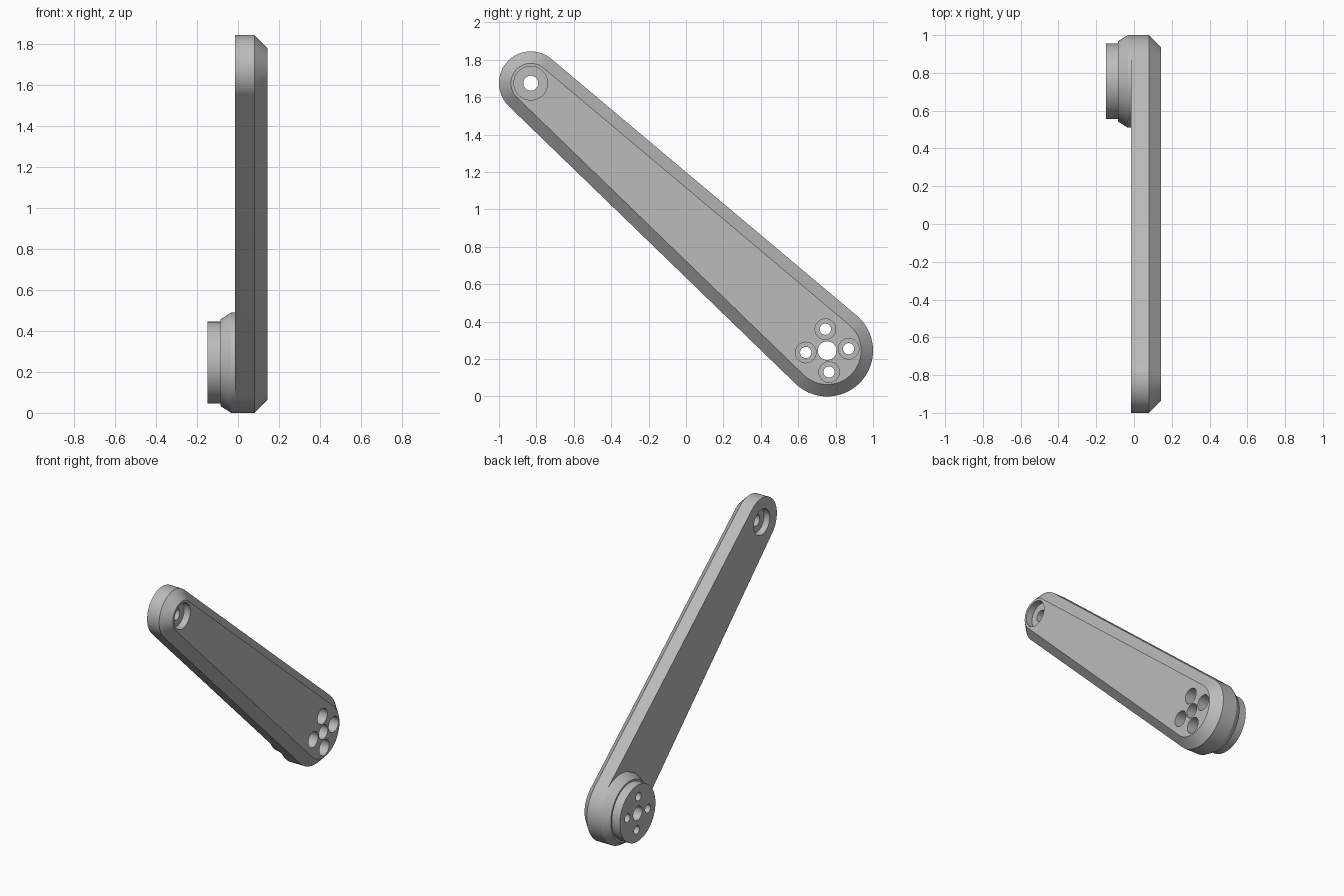
import bpy
import bmesh
from math import acos, atan2, cos, sin, pi, radians
from mathutils import Vector

cube = bpy.data.objects.get("Cube")
if cube:
    bpy.data.objects.remove(cube, do_unlink=True)

grey = bpy.data.materials.new("plain grey")
grey.use_nodes = True
grey.diffuse_color = (0.5, 0.5, 0.5, 1)
grey.node_tree.nodes["Principled BSDF"].inputs["Base Color"].default_value = (0.5, 0.5, 0.5, 1)

# Pivot centres (y, z) and end radii
TOP, TOP_R = Vector((-0.83, 1.675)), 0.17
LOW, LOW_R = Vector((0.755, 0.245)), 0.245
BACK, EDGE, FACE = -0.015, 0.08, 0.143
CHAMFER = 0.064


def arc(centre, radius, start, end, steps):
    return [(centre[0] + radius * cos(start + (end - start) * i / steps),
             centre[1] + radius * sin(start + (end - start) * i / steps))
            for i in range(steps + 1)]


def circle(centre, radius, steps=64):
    return arc(centre, radius, 0, 2 * pi, steps)[:-1]


def tapered_outline(inset):
    """Two round ends joined by their outer tangents."""
    axis = LOW - TOP
    heading = atan2(axis.y, axis.x)
    spread = acos((TOP_R - LOW_R) / axis.length)
    return (arc(LOW, LOW_R - inset, heading - spread, heading + spread, 48)
            + arc(TOP, TOP_R - inset, heading + spread, heading + 2 * pi - spread, 48))


def loft(bm, sections):
    """Skin a stack of (x, outline) sections and cap both ends."""
    rings = [[bm.verts.new((x, y, z)) for y, z in outline] for x, outline in sections]
    count = len(rings[0])
    for a, b in zip(rings, rings[1:]):
        for i in range(count):
            j = (i + 1) % count
            bm.faces.new((a[i], a[j], b[j], b[i]))
    bm.faces.new(rings[0][::-1])
    bm.faces.new(rings[-1])


def turned(bm, centre, profile):
    loft(bm, [(x, circle(centre, r)) for x, r in profile])


def finish(name, bm):
    bmesh.ops.recalc_face_normals(bm, faces=bm.faces)
    mesh = bpy.data.meshes.new(name)
    bm.to_mesh(mesh)
    bm.free()
    mesh.materials.append(grey)
    obj = bpy.data.objects.new(name, mesh)
    bpy.context.collection.objects.link(obj)
    return obj


# Tapered arm with one chamfered face
bm = bmesh.new()
loft(bm, [(BACK, tapered_outline(0)), (EDGE, tapered_outline(0)),
          (FACE, tapered_outline(CHAMFER))])
arm = finish("arm", bm)

# Stepped mounting boss behind the lower end
bm = bmesh.new()
turned(bm, LOW, [(-0.148, 0.2), (-0.085, 0.2), (-0.085, 0.212),
                 (-0.033, LOW_R), (BACK, LOW_R)])
boss = finish("mounting_boss", bm)

# Hole cutters: counterbored pivot, centre bore and four counterbored bolt holes
bm = bmesh.new()
turned(bm, TOP, [(-0.3, 0.09), (0.03, 0.09), (0.03, 0.04),
                 (0.095, 0.04), (0.095, 0.09), (0.3, 0.09)])
turned(bm, LOW, [(-0.3, 0.05), (0.3, 0.05)])
for k in range(4):
    angle = radians(5) + k * pi / 2
    spot = LOW + 0.115 * Vector((cos(angle), sin(angle)))
    turned(bm, spot, [(-0.3, 0.03), (-0.05, 0.03), (-0.05, 0.055), (0.3, 0.055)])
cutter = finish("hole_cutter", bm)
cutter.hide_render = True

for part in (arm, boss):
    bpy.ops.object.select_all(action="DESELECT")
    part.select_set(True)
    bpy.context.view_layer.objects.active = part
    cut = part.modifiers.new("holes", "BOOLEAN")
    cut.operation = "DIFFERENCE"
    cut.solver = "EXACT"
    cut.object = cutter
    bpy.ops.object.modifier_apply(modifier=cut.name)
    bpy.ops.object.shade_smooth_by_angle(angle=radians(25))

bpy.data.objects.remove(cutter, do_unlink=True)
